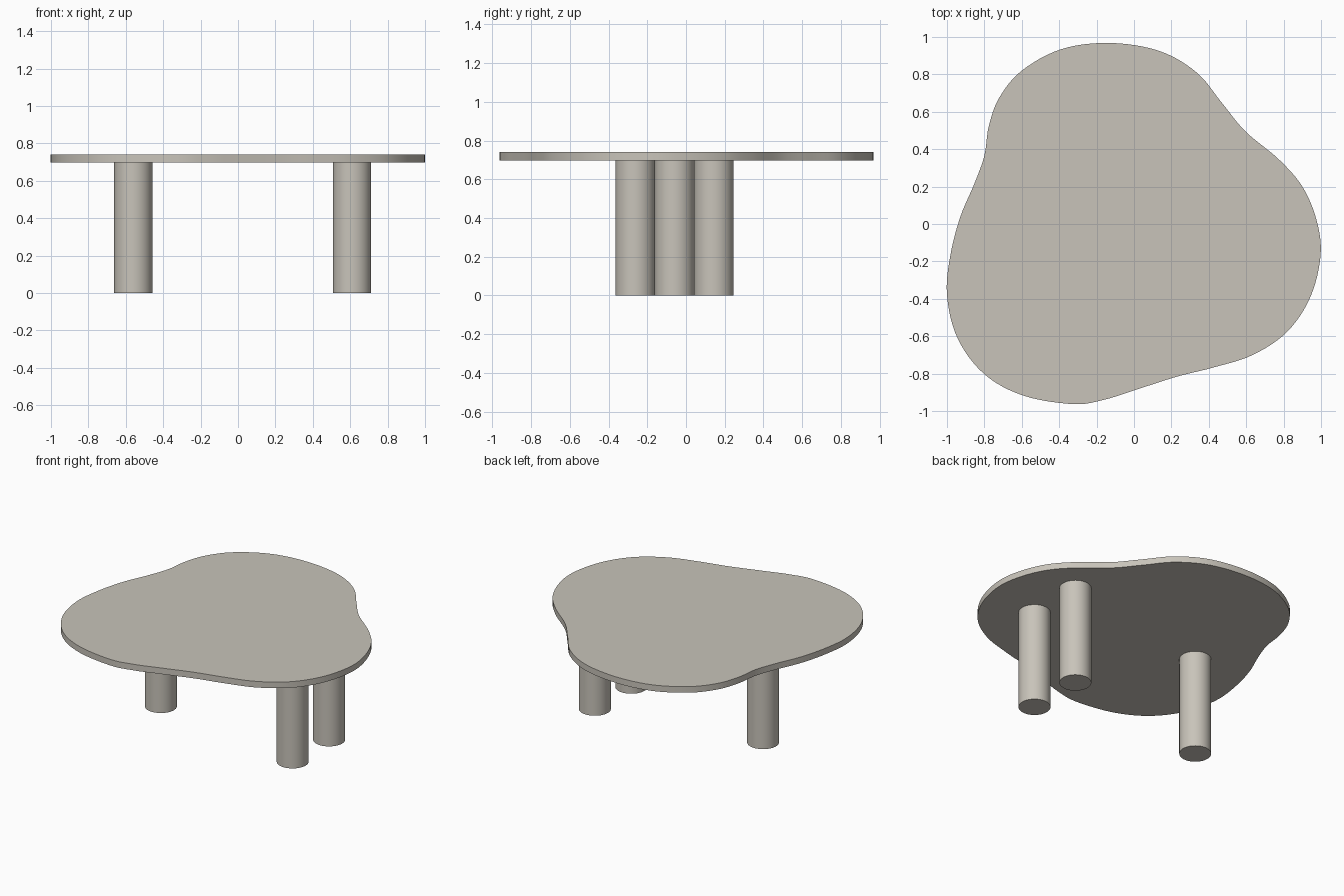
import bpy, bmesh
from mathutils import Vector

if "Cube" in bpy.data.objects:
    bpy.data.objects.remove(bpy.data.objects["Cube"])

LEG_R, TOP_Z0, TOP_Z1 = 0.102, 0.697, 0.74

stone = bpy.data.materials.new("warm_grey")
stone.diffuse_color = (0.58, 0.55, 0.49, 1)
stone.use_nodes = True
stone.node_tree.nodes["Principled BSDF"].inputs["Base Color"].default_value = stone.diffuse_color


def finish(obj):
    obj.data.materials.append(stone)
    bpy.ops.object.select_all(action='DESELECT')
    obj.select_set(True)
    bpy.context.view_layer.objects.active = obj
    bpy.ops.object.shade_smooth_by_angle(angle=0.6)


def closed_spline(pts, steps):
    """Smooth closed Catmull-Rom loop through the points."""
    out, n = [], len(pts)
    for i in range(n):
        a, b, c, d = (Vector(pts[(i + k) % n]) for k in (-1, 0, 1, 2))
        for s in range(steps):
            t = s / steps
            out.append(0.5 * (2 * b + (c - a) * t + (2 * a - 5 * b + 4 * c - d) * t ** 2
                              + (3 * b - a - 3 * c + d) * t ** 3))
    return out


# Three-lobed outline of the top, clockwise from the back lobe
outline = [
    (-0.13, 0.968), (0.136, 0.925), (0.335, 0.81), (0.468, 0.65), (0.596, 0.495),
    (0.775, 0.345), (0.90, 0.20), (0.975, 0.024), (0.998, -0.163), (0.944, -0.388),
    (0.82, -0.575), (0.635, -0.70), (0.425, -0.767), (0.233, -0.815), (0.008, -0.887),
    (-0.158, -0.939), (-0.323, -0.963), (-0.59, -0.918), (-0.80, -0.803),
    (-0.944, -0.61), (-1.0, -0.377), (-0.981, -0.163), (-0.928, 0.04),
    (-0.853, 0.217), (-0.80, 0.366), (-0.776, 0.525), (-0.72, 0.676),
    (-0.60, 0.82), (-0.388, 0.935),
]

# Table top: outline face extruded upwards
bm = bmesh.new()
face = bm.faces.new([bm.verts.new((p.x, p.y, TOP_Z0)) for p in closed_spline(outline, 6)])
ext = bmesh.ops.extrude_face_region(bm, geom=[face], use_keep_orig=True)
for v in ext["geom"]:
    if isinstance(v, bmesh.types.BMVert):
        v.co.z = TOP_Z1
bmesh.ops.recalc_face_normals(bm, faces=bm.faces)
mesh = bpy.data.meshes.new("table_top")
bm.to_mesh(mesh)
bm.free()
top = bpy.data.objects.new("table_top", mesh)
bpy.context.collection.objects.link(top)
finish(top)

# Three round legs
for name, x, y in (("left_leg", -0.56, -0.059),
                   ("front_right_leg", 0.61, -0.262),
                   ("back_right_leg", 0.61, 0.144)):
    bpy.ops.mesh.primitive_cylinder_add(vertices=64, radius=LEG_R, depth=TOP_Z0,
                                        location=(x, y, TOP_Z0 / 2))
    leg = bpy.context.object
    leg.name = name
    finish(leg)
